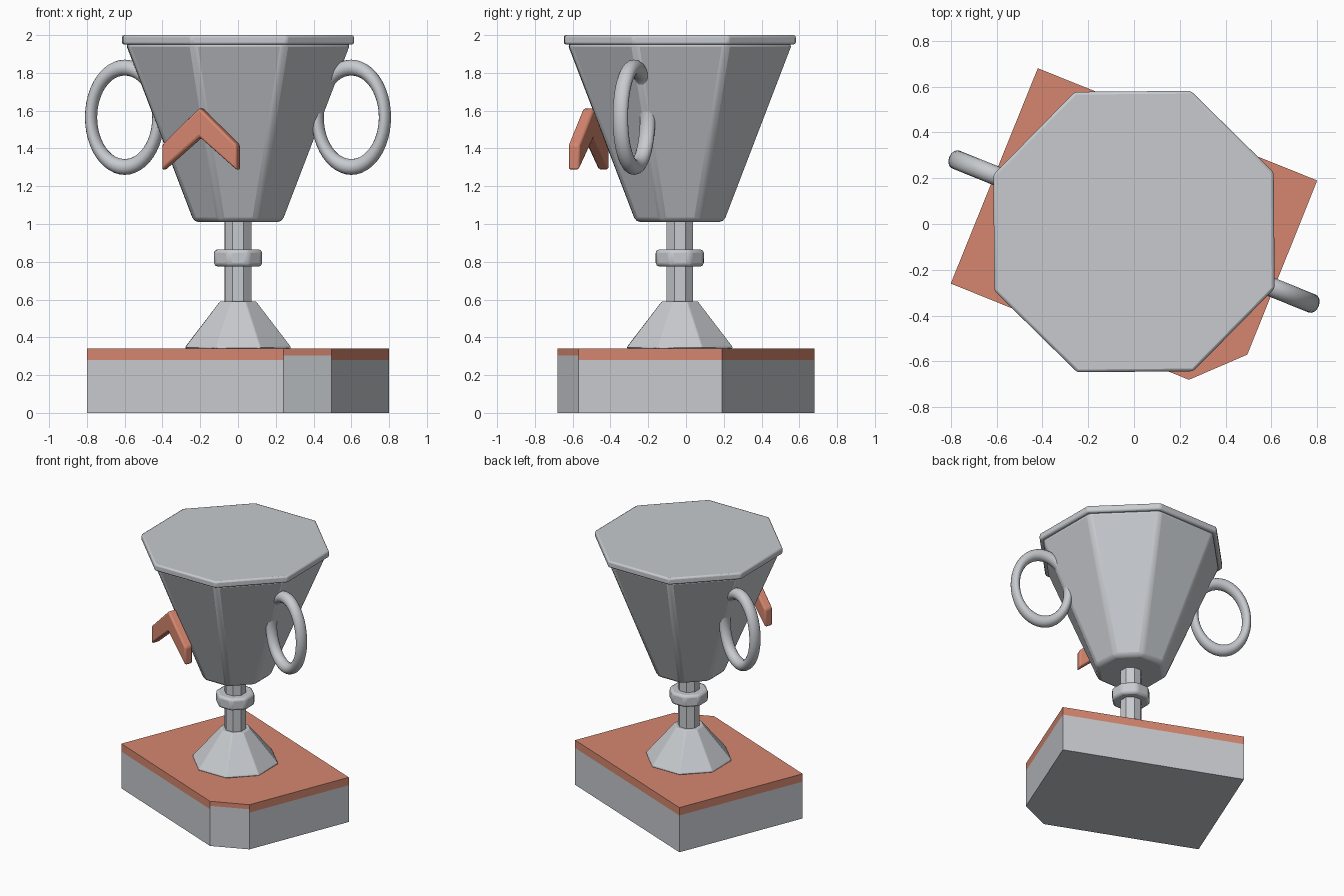
import bpy
import bmesh
from math import cos, sin, pi, radians
from mathutils import Matrix, Vector

if "Cube" in bpy.data.objects:
    bpy.data.objects.remove(bpy.data.objects["Cube"])

CENTRE = Vector((0, -0.033, 0))   # axis of the cup
TURN = radians(-22)               # turn of base, handles and chevron
SIDES = 8


def material(name, rgb):
    mat = bpy.data.materials.new(name)
    mat.use_nodes = True
    colour = (*rgb, 1)
    mat.diffuse_color = colour
    mat.node_tree.nodes["Principled BSDF"].inputs["Base Color"].default_value = colour
    return mat


GREY = material("silver grey", (0.57, 0.59, 0.62))
RED = material("terracotta red", (0.67, 0.24, 0.16))


def finish(name, bm, mats, bevel=0, matrix=None):
    bmesh.ops.recalc_face_normals(bm, faces=bm.faces)
    mesh = bpy.data.meshes.new(name)
    bm.to_mesh(mesh)
    bm.free()
    for mat in mats:
        mesh.materials.append(mat)
    obj = bpy.data.objects.new(name, mesh)
    bpy.context.collection.objects.link(obj)
    if matrix:
        obj.matrix_world = matrix
    if bevel:
        mod = obj.modifiers.new("Soft edges", "BEVEL")
        mod.width = bevel
        mod.segments = 2
        mod.limit_method = "ANGLE"
        mod.angle_limit = radians(25)
    bpy.ops.object.select_all(action="DESELECT")
    obj.select_set(True)
    bpy.context.view_layer.objects.active = obj
    bpy.ops.object.shade_smooth_by_angle(angle=radians(32))
    return obj


def stack(bm, rings):
    """Skin closed rings of points and cap both ends."""
    loops = [[bm.verts.new(p) for p in ring] for ring in rings]
    n = len(loops[0])
    for low, high in zip(loops, loops[1:]):
        for i in range(n):
            j = (i + 1) % n
            bm.faces.new((low[i], low[j], high[j], high[i]))
    bm.faces.new(loops[0][::-1])
    bm.faces.new(loops[-1])


def octagon(name, profile, bevel=0):
    """Eight-sided solid from (flat-to-centre distance, height) pairs."""
    bm = bmesh.new()
    rings = []
    for apothem, z in profile:
        r = apothem / cos(pi / SIDES)
        angles = [2 * pi * (i + 0.5) / SIDES + radians(0.5) for i in range(SIDES)]
        rings.append([(r * cos(a), r * sin(a), z) for a in angles])
    stack(bm, rings)
    return finish(name, bm, [GREY], bevel, Matrix.Translation(CENTRE))


# Plinth: rectangle with one clipped corner, red top band
corners = [(-0.42, 0.68), (-0.80, -0.26), (0.24, -0.68), (0.495, -0.57), (0.80, 0.19)]
bm = bmesh.new()
stack(bm, [[(x, y, z) for x, y in corners] for z in (0, 0.28, 0.305, 0.34)])
for face in bm.faces:
    c = face.calc_center_median()
    clipped = 0.3 < c.x < 0.45 and c.y < -0.5
    face.material_index = int(c.z > (0.305 if clipped else 0.28))
finish("plinth", bm, [GREY, RED])

# Foot, stem, collar, bowl and closed rim
octagon("foot", [(0.278, 0.34), (0.278, 0.35), (0.095, 0.59)], 0.012)
octagon("stem", [(0.07, 0.57), (0.07, 1.03)])
octagon("collar", [(0.127, 0.775), (0.127, 0.865)], 0.018)
octagon("bowl", [(0.232, 1.01), (0.595, 1.96)], 0.025)
octagon("rim", [(0.612, 1.95), (0.612, 2.0)], 0.012)

# Oval ring handles on both sides
for name, side in (("left_handle", 1), ("right_handle", -1)):
    bpy.ops.mesh.primitive_torus_add(major_radius=0.263, minor_radius=0.042,
                                     major_segments=48, minor_segments=16)
    handle = bpy.context.object
    handle.name = name
    spin = Matrix.Rotation(TURN, 4, "Z")
    place = CENTRE + spin @ Vector((side * 0.647, 0, 1.565))
    handle.matrix_world = (Matrix.Translation(place) @ spin
                           @ Matrix.Diagonal((0.73, 1, 1, 1))
                           @ Matrix.Rotation(pi / 2, 4, "X"))
    handle.data.materials.append(GREY)
    bpy.ops.object.shade_smooth()

# Chevron badge standing in front of the bowl
half = [(0, 1.615), (0.213, 1.42), (0.213, 1.285), (0, 1.46)]
bm = bmesh.new()
for side in (1, -1):
    stack(bm, [[(side * x, y, z) for x, z in half] for y in (-0.032, 0.032)])
bmesh.ops.remove_doubles(bm, verts=bm.verts, dist=0.0001)
inner = [f for f in bm.faces if all(abs(v.co.x) < 0.0001 for v in f.verts)]
bmesh.ops.delete(bm, geom=inner, context="FACES_ONLY")
spin = Matrix.Rotation(TURN, 4, "Z")
spot = CENTRE + spin @ Vector((0, -0.52, 0))
finish("chevron", bm, [RED], 0.012, Matrix.Translation(spot) @ spin)
